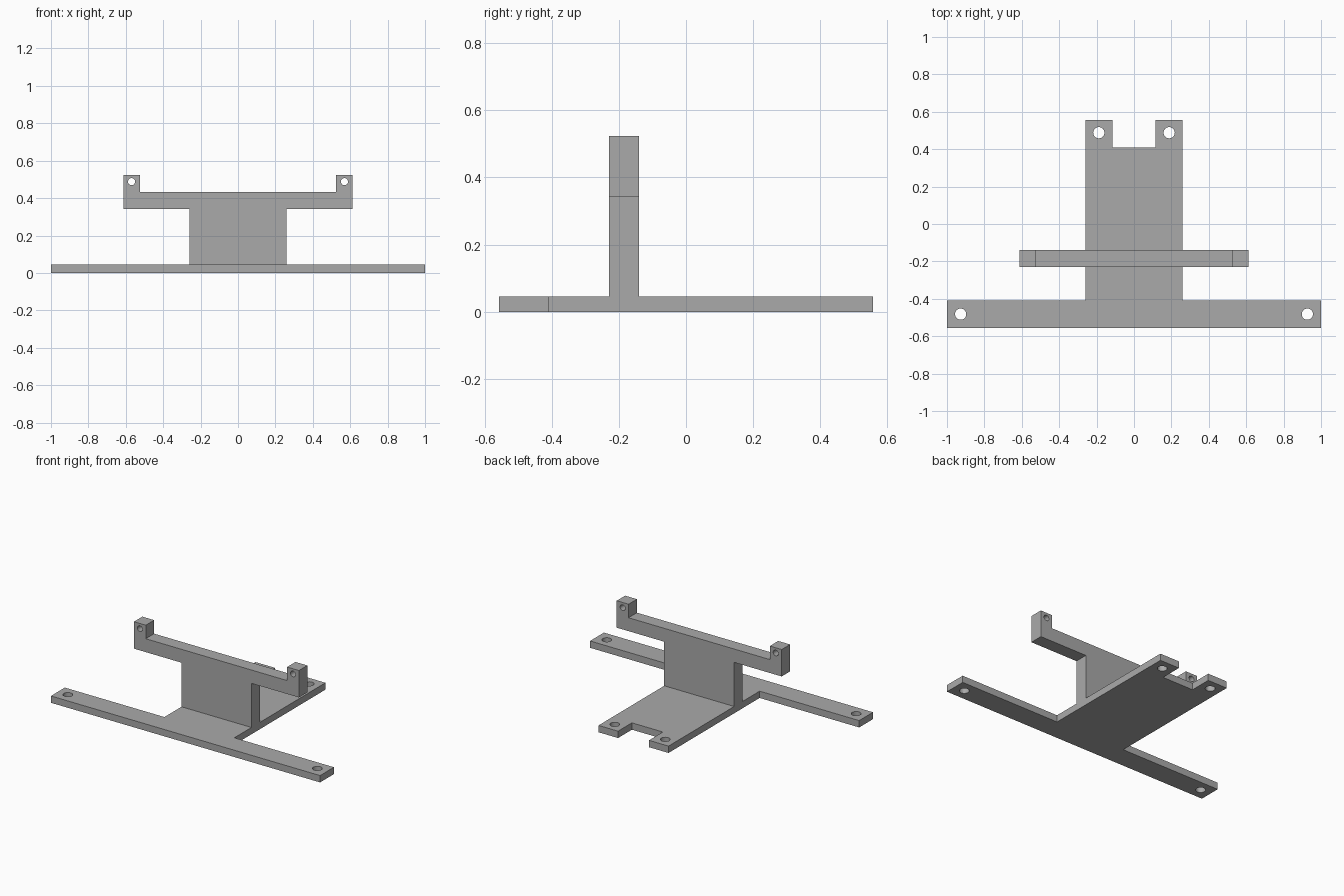
import bpy, bmesh, math
from mathutils import Matrix, Vector

cube = bpy.data.objects.get("Cube")
if cube:
    bpy.data.objects.remove(cube, do_unlink=True)

grey = bpy.data.materials.new("plain grey")
grey.use_nodes = True
colour = (0.40, 0.40, 0.40, 1)
grey.diffuse_color = colour
grey.node_tree.nodes["Principled BSDF"].inputs["Base Color"].default_value = colour

BASE_TOP = 0.046


def mirrored(half):
    """Close a right-hand half profile by mirroring it in x."""
    return half + [(-x, y) for x, y in reversed(half)]


def circle(cx, cy, radius, sides=32):
    angles = [2 * math.pi * i / sides for i in range(sides)]
    return [(cx + radius * math.cos(a), cy + radius * math.sin(a)) for a in angles]


def drilled_plate(name, outline, holes, thickness, matrix):
    """Fill an outline around its holes, extrude it and place it."""
    bm = bmesh.new()
    for loop in [outline] + holes:
        verts = [bm.verts.new((x, y, 0)) for x, y in loop]
        for a, b in zip(verts, verts[1:] + verts[:1]):
            bm.edges.new((a, b))
    bmesh.ops.triangle_fill(bm, edges=bm.edges[:], use_beauty=True, normal=Vector((0, 0, 1)))
    top = bmesh.ops.extrude_face_region(bm, geom=bm.faces[:], use_keep_orig=True)
    moved = [g for g in top["geom"] if isinstance(g, bmesh.types.BMVert)]
    bmesh.ops.translate(bm, verts=moved, vec=(0, 0, thickness))
    bmesh.ops.recalc_face_normals(bm, faces=bm.faces[:])
    bm.transform(matrix)
    mesh = bpy.data.meshes.new(name)
    bm.to_mesh(mesh)
    bm.free()
    mesh.materials.append(grey)
    obj = bpy.data.objects.new(name, mesh)
    bpy.context.collection.objects.link(obj)
    return obj


# Base: wide front bar, central tongue and two rear tabs, with four screw holes
base_half = [(1, -0.557), (1, -0.41), (0.26, -0.41), (0.26, 0.557),
             (0.115, 0.557), (0.115, 0.41)]
base_holes = [circle(side * x, y, 0.03)
              for side in (-1, 1) for x, y in ((0.927, -0.482), (0.188, 0.488))]
drilled_plate("base_plate", mirrored(base_half), base_holes, BASE_TOP, Matrix())

# Upright: central web, crossbar and two drilled end lugs
upright_half = [(0.26, BASE_TOP), (0.26, 0.342), (0.613, 0.342), (0.613, 0.523),
                (0.525, 0.523), (0.525, 0.432)]
lug_holes = [circle(side * 0.569, 0.488, 0.019) for side in (-1, 1)]
stand_up = Matrix.Translation((0, -0.14, 0)) @ Matrix.Rotation(math.pi / 2, 4, 'X')
drilled_plate("upright_bracket", mirrored(upright_half), lug_holes, 0.089, stand_up)
